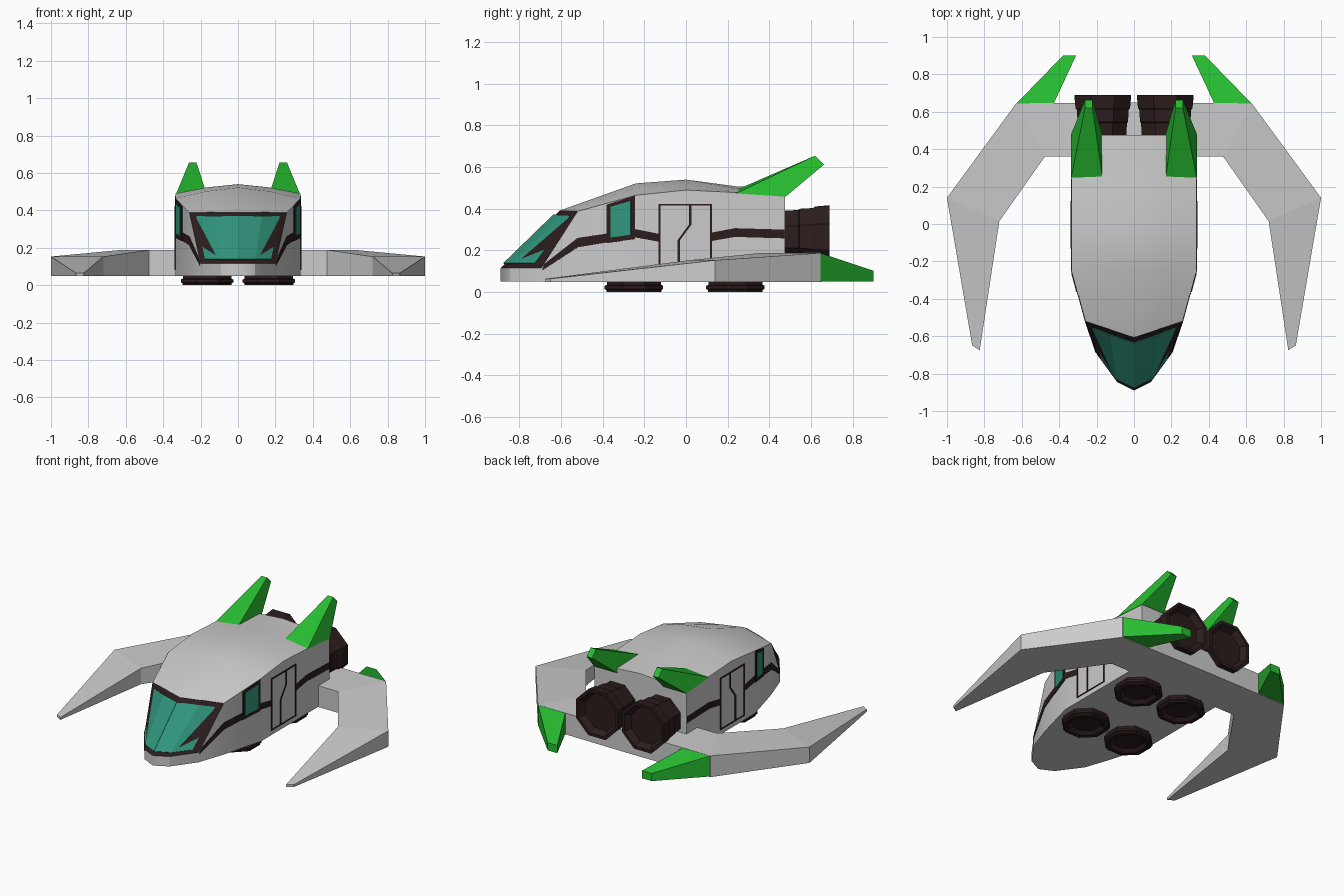
import bpy, bmesh, math
from mathutils import Vector

if "Cube" in bpy.data.objects:
    bpy.data.objects.remove(bpy.data.objects["Cube"])


def material(name, rgb):
    m = bpy.data.materials.new(name)
    m.diffuse_color = (*rgb, 1)
    m.use_nodes = True
    m.node_tree.nodes["Principled BSDF"].inputs["Base Color"].default_value = m.diffuse_color
    return m


GREY = material("hull_grey", (0.62, 0.62, 0.62))
DARK = material("dark_trim", (0.025, 0.012, 0.012))
GLASS = material("teal_glass", (0.03, 0.30, 0.20))
GREEN = material("green_paint", (0.02, 0.50, 0.03))


def make(name, verts, faces, mats, smooth=False, thick=0, dark_faces=()):
    """Mesh for the +x half, mirrored to the other side."""
    me = bpy.data.meshes.new(name)
    me.from_pydata([tuple(v) for v in verts], [], faces)
    ob = bpy.data.objects.new(name, me)
    bpy.context.collection.objects.link(ob)
    for m in mats:
        me.materials.append(m)
    for i in dark_faces:
        me.polygons[i].material_index = 1
    bm = bmesh.new()
    bm.from_mesh(me)
    bmesh.ops.recalc_face_normals(bm, faces=bm.faces)
    bm.to_mesh(me)
    bm.free()
    if thick:
        s = ob.modifiers.new("thickness", "SOLIDIFY")
        s.thickness, s.offset = thick, 0
    mir = ob.modifiers.new("mirror", "MIRROR")
    mir.merge_threshold = 0.0005
    if smooth:
        bpy.context.view_layer.objects.active = ob
        ob.select_set(True)
        bpy.ops.object.shade_smooth_by_angle(angle=math.radians(25))
        ob.select_set(False)
    return ob


def grid_faces(rows, cols, start=0):
    return [(start + r * cols + c, start + r * cols + c + 1,
             start + (r + 1) * cols + c + 1, start + (r + 1) * cols + c)
            for r in range(rows - 1) for c in range(cols - 1)]


# Hull: plan outline with vertical walls, wraparound windshield and arched roof
plan = [(0, -.89), (.09, -.845), (.2, -.695), (.26, -.52), (.335, -.24),
        (.335, 0), (.335, .24), (.335, .475)]
wall_top = [.115, .115, .115, .388, .465, .49, .478, .462]
centre = [(-.605, .392), (-.24, .522), (0, .54), (.24, .508), (.475, .498)]
n = len(plan)
hull = [(x, y, .05) for x, y in plan] + [(x, y, z) for (x, y), z in zip(plan, wall_top)]
roof0 = len(hull)
for (cy, cz), (x, y), z in zip(centre, plan[3:], wall_top[3:]):
    hull += [(0, cy, cz), (x / 2, (cy + y) / 2, cz + (z - cz) * .35)]
floor = len(hull)
hull.append((0, .475, .05))
faces = [(i, i + 1, n + i + 1, n + i) for i in range(n - 1)]
shield = [len(faces), len(faces) + 1]
faces += [(n, n + 1, roof0 + 1, roof0), (n + 1, n + 2, n + 3, roof0 + 1)]
for i in range(4):
    a, b = roof0 + 2 * i, roof0 + 2 * i + 2
    faces += [(a, a + 1, b + 1, b), (a + 1, n + 3 + i, n + 4 + i, b + 1)]
faces += [tuple(range(n)) + (floor,), (floor, n - 1, 2 * n - 1, floor - 1, floor - 2)]
make("hull", hull, faces, [GREY, DARK], smooth=True, dark_faces=shield)

# Windshield glass, inset on the dark windshield frame
low = [Vector(hull[n + i]) for i in range(3)]
high = [Vector(hull[i]) for i in (roof0, roof0 + 1, n + 3)]
for row in (low, high):
    row[2] = row[1].lerp(row[2], .74)
out = Vector((0, -.005, .003))
glass = [a.lerp(b, t) + out for t in (.07, .91) for a, b in zip(low, high)]
make("windshield_glass", glass, grid_faces(2, 3), [GLASS], thick=.006)


# Wall trim: thin panels that follow the hull side
def wall_x(y):
    for (xa, ya), (xb, yb) in zip(plan, plan[1:]):
        if ya <= y <= yb:
            return xa + (xb - xa) * (y - ya) / (yb - ya)
    return .335


def wall_panel(name, lower, upper, mat, lift=0.0):
    v = [(wall_x(y) + lift, y, z) for row in (lower, upper) for y, z in row]
    make(name, v, grid_faces(2, len(lower)), [mat], thick=.006)


wall_panel("front_stripe", [(-.69, .105), (-.52, .215), (-.24, .262), (-.13, .242)],
           [(-.68, .135), (-.52, .26), (-.24, .302), (-.13, .28)], DARK)
wall_panel("rear_stripe", [(.12, .245), (.235, .265), (.474, .258)],
           [(.12, .285), (.235, .307), (.474, .3)], DARK)
wall_panel("side_window_frame", [(-.38, .235), (-.245, .255)],
           [(-.38, .42), (-.245, .463)], DARK, .001)
wall_panel("side_window_glass", [(-.362, .262), (-.265, .275)],
           [(-.362, .41), (-.265, .438)], GLASS, .004)


def door_line(name, path, dy=.009, dz=0):
    wall_panel(name, path, [(y + dy, z + dz) for y, z in path], DARK, .001)


door_line("door_front_edge", [(-.132, .08), (-.132, .42)])
door_line("door_rear_edge", [(.115, .08), (.115, .42)])
door_line("door_top_edge", [(-.132, .415), (.124, .415)], 0, .009)
door_line("door_bottom_edge", [(-.132, .08), (.124, .08)], 0, .007)
door_line("door_split", [(-.04, .08), (-.04, .25), (.015, .325), (.015, .415)], .012)


# Wings: box sections swept from the centre slab out and forward
def swept_box(name, sections, mat, bottom=.048):
    v, f = [], []
    for (xi, yi), (xo, yo), top in sections:
        v += [(xi, yi, bottom), (xo, yo, bottom), (xo, yo, top), (xi, yi, top)]
    for s in range(len(sections) - 1):
        for k in range(4):
            a, b = 4 * s + k, 4 * s + (k + 1) % 4
            f.append((a, b, b + 4, a + 4))
    e = len(v)
    f.append((e - 4, e - 3, e - 2, e - 1))
    if sections[0][0][0] > 0:
        f.append((0, 1, 2, 3))
    make(name, v, f, [mat])


swept_box("wing", [((0, .36), (0, .65), .19), ((.477, .36), (.63, .645), .188),
                   ((.72, .015), (1, .14), .153), ((.825, -.675), (.865, -.65), .064)], GREY)
swept_box("wing_tail_tip", [((.43, .643), (.63, .643), .188),
                            ((.31, .9), (.38, .9), .103)], GREEN, .052)

# Tail fins: raked tapered wedges
fin = [(.168, .24, .49), (.337, .24, .474), (.337, .478, .458), (.168, .478, .458),
       (.222, .62, .655), (.262, .62, .655), (.262, .662, .612), (.222, .662, .612)]
make("tail_fin", fin, [(0, 1, 2, 3), (4, 5, 6, 7)] +
     [(k, (k + 1) % 4, (k + 1) % 4 + 4, k + 4) for k in range(4)], [GREEN])


# Engines: octagonal turned profiles along a given axis
def turned(name, origin, profile, along_y, sides=8):
    v, f = [], []
    for h, r in profile:
        for k in range(sides):
            t = math.tau * (k + .5) / sides
            c, s = r * math.cos(t), r * math.sin(t)
            x, y, z = origin
            v.append((x + c, y + h, z + s) if along_y else (x + c, y + s, z + h))
    for i in range(len(profile) - 1):
        for k in range(sides):
            a, b = i * sides + k, i * sides + (k + 1) % sides
            f.append((a, b, b + sides, a + sides))
    f += [tuple(range(sides)), tuple(range(len(v) - sides, len(v)))]
    make(name, v, f, [DARK])


turned("main_engine", (.167, 0, .265),
       [(.45, .135), (.54, .14), (.545, .146), (.61, .15), (.62, .158), (.69, .165),
        (.69, .145), (.65, .12)], True)
for label, y in (("front", -.25), ("rear", .237)):
    turned(label + "_lift_thruster", (.165, y, 0),
           [(.06, .14), (.035, .14), (.03, .152), (.015, .152), (.01, .142), (0, .142),
            (0, .115), (.02, .09)], False)
